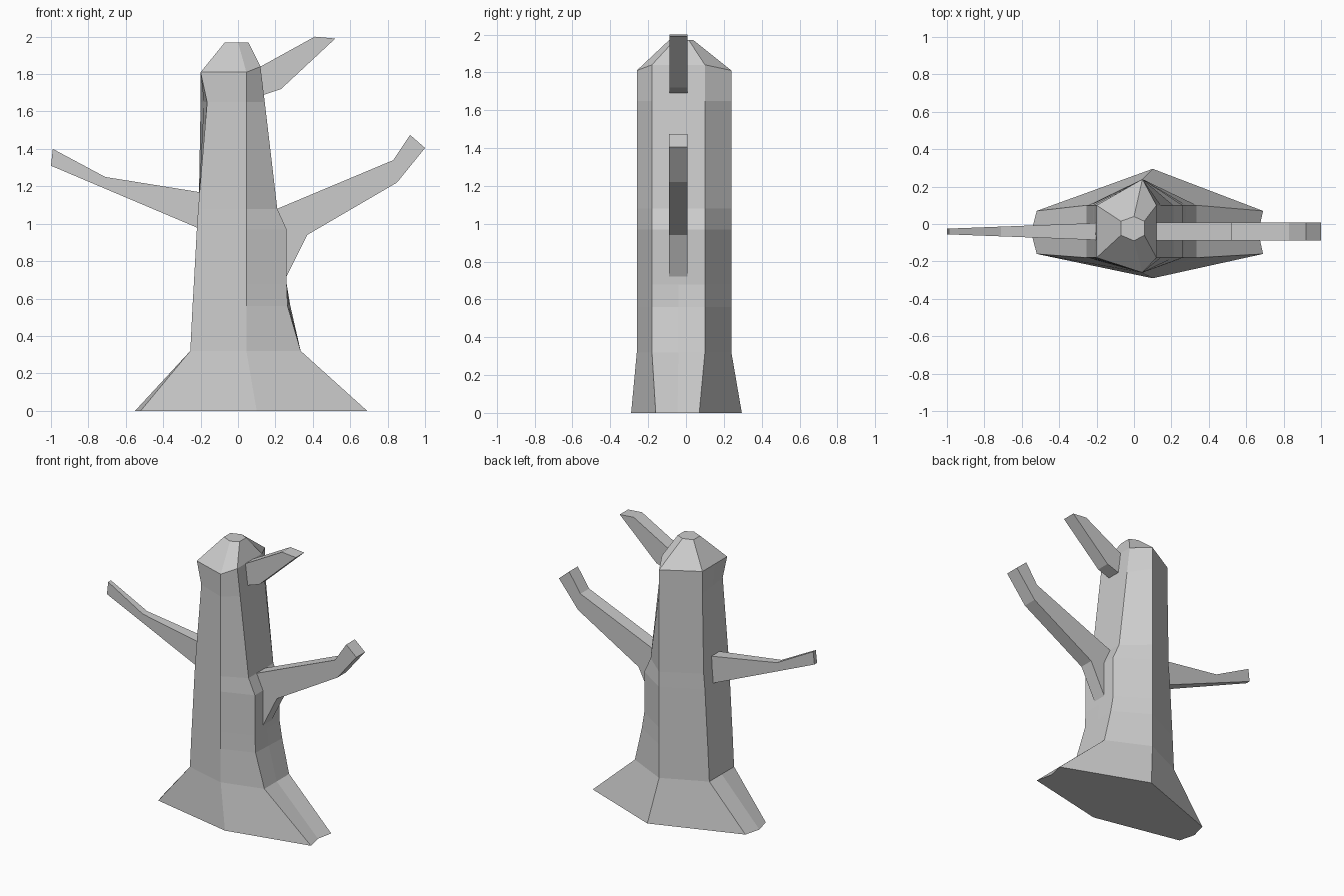
import bpy, bmesh

cube = bpy.data.objects.get("Cube")
if cube:
    bpy.data.objects.remove(cube, do_unlink=True)

# One plain grey for the whole tree
grey = bpy.data.materials.new("bark_grey")
grey.use_nodes = True
color = (0.6, 0.6, 0.6, 1)
grey.diffuse_color = color
grey.node_tree.nodes["Principled BSDF"].inputs["Base Color"].default_value = color


def loft(name, rings):
    """Skin a list of equal-sized rings and close both ends."""
    bm = bmesh.new()
    loops = [[bm.verts.new(p) for p in ring] for ring in rings]
    for low, high in zip(loops, loops[1:]):
        for i in range(len(low)):
            j = (i + 1) % len(low)
            bm.faces.new((low[i], low[j], high[j], high[i]))
    bm.faces.new(loops[0][::-1])
    bm.faces.new(loops[-1])
    bmesh.ops.recalc_face_normals(bm, faces=bm.faces)
    mesh = bpy.data.meshes.new(name)
    bm.to_mesh(mesh)
    bm.free()
    mesh.materials.append(grey)
    obj = bpy.data.objects.new(name, mesh)
    bpy.context.collection.objects.link(obj)
    return obj


def trunk_ring(z, ridge, left_front, left_back, right_front, right_back,
               front=-0.26, back=0.24, near=-0.18, far=0.10,
               bulge=0, notch=0, rise=0):
    """Hexagonal section with a middle point on each narrow side."""
    mid = (near + far) / 2
    return [
        (left_front, near, z),
        (ridge, front, z),
        (right_front, near, z + rise),
        ((right_front + right_back) / 2 - notch, mid, z + rise),
        (right_back, far, z + rise),
        (ridge, back, z),
        (left_back, far, z),
        ((left_front + left_back) / 2 - bulge, mid, z),
    ]


def branch(name, outline, half_width):
    """Flat-sided limb from an x-z outline; half_width depends on x."""
    return loft(name, [[(x, -0.04 + side * half_width(x), z) for x, z in outline]
                       for side in (-1, 1)])


# Trunk with flared roots and a bevelled crown
r = 0.045
loft("trunk", [
    trunk_ring(0, 0.10, -0.52, -0.52, 0.69, 0.69, -0.29, 0.295, -0.16, 0.07,
               bulge=0.03, notch=0.025),
    trunk_ring(0.32, r, -0.255, -0.255, 0.335, 0.335),
    trunk_ring(0.56, r, -0.243, -0.243, 0.265, 0.28),
    trunk_ring(0.68, r, -0.236, -0.236, 0.26, 0.26),
    trunk_ring(0.97, r, -0.22, -0.22, 0.26, 0.26),
    trunk_ring(1.08, r, -0.213, -0.21, 0.21, 0.21),
    trunk_ring(1.65, r, -0.165, -0.20, 0.143, 0.143),
    trunk_ring(1.81, r, -0.20, -0.20, 0.12, 0.12, rise=0.03),
    trunk_ring(1.97, 0, -0.07, -0.07, 0.055, 0.055, -0.09, 0.04, -0.06, 0.015),
])

# Limbs, each starting inside the trunk
branch("upper_left_branch",
       [(0.08, 1.82), (0.12, 1.84), (0.41, 2.0), (0.52, 1.99), (0.23, 1.72),
        (0.14, 1.69), (0.08, 1.69)], lambda x: 0.047)
branch("lower_left_branch",
       [(0.18, 1.07), (0.21, 1.08), (0.83, 1.34), (0.92, 1.475), (1.0, 1.405),
        (0.85, 1.22), (0.37, 0.94), (0.26, 0.72), (0.18, 0.72)], lambda x: 0.049)
branch("right_branch",
       [(-0.15, 1.16), (-0.71, 1.25), (-0.99, 1.40), (-1.0, 1.31), (-0.15, 0.95)],
       lambda x: 0.053 + 0.038 * x)
